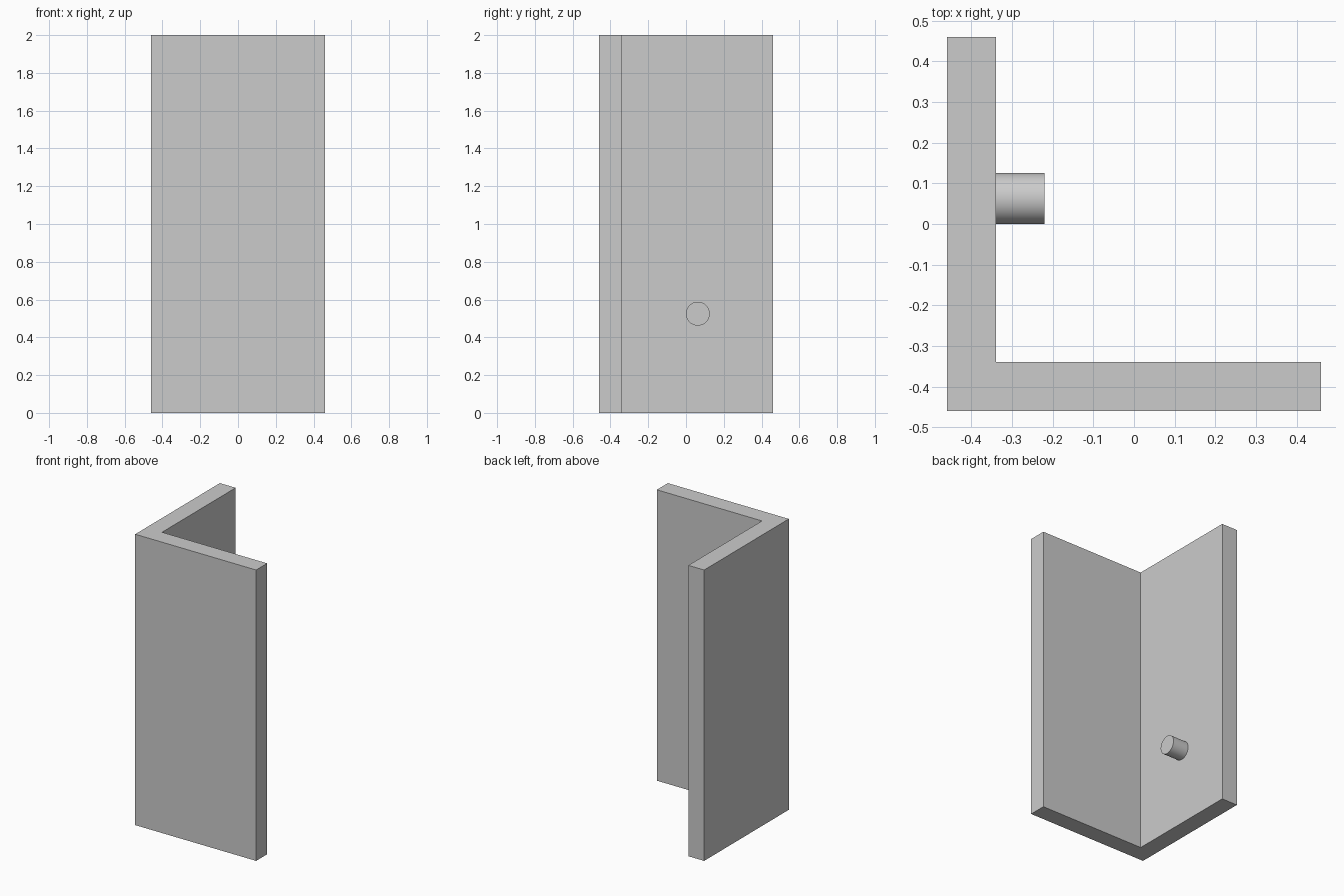
import bpy
import bmesh
from math import pi

cube = bpy.data.objects.get("Cube")
if cube:
    bpy.data.objects.remove(cube, do_unlink=True)

HALF, WALL, HEIGHT = 0.46, 0.12, 2.0
INNER = WALL - HALF

# Single grey finish
grey = bpy.data.materials.new("plain grey")
grey.use_nodes = True
grey.diffuse_color = (0.6, 0.6, 0.6, 1)
grey.node_tree.nodes["Principled BSDF"].inputs["Base Color"].default_value = grey.diffuse_color

# L-shaped angle bracket, extruded from its plan profile
profile = [(-HALF, -HALF), (HALF, -HALF), (HALF, INNER),
           (INNER, INNER), (INNER, HALF), (-HALF, HALF)]
bm = bmesh.new()
base = bm.faces.new([bm.verts.new((x, y, 0)) for x, y in profile])
extruded = bmesh.ops.extrude_face_region(bm, geom=[base])["geom"]
top_verts = [v for v in extruded if isinstance(v, bmesh.types.BMVert)]
bmesh.ops.translate(bm, verts=top_verts, vec=(0, 0, HEIGHT))
bmesh.ops.recalc_face_normals(bm, faces=bm.faces)
mesh = bpy.data.meshes.new("angle_bracket")
bm.to_mesh(mesh)
bm.free()
bracket = bpy.data.objects.new("angle_bracket", mesh)
bpy.context.collection.objects.link(bracket)
mesh.materials.append(grey)

# Round peg on the inner face of the side wall
bpy.ops.mesh.primitive_cylinder_add(
    vertices=64, radius=0.063, depth=WALL,
    location=(INNER + WALL / 2, 0.0625, 0.525), rotation=(0, pi / 2, 0))
peg = bpy.context.object
peg.name = "peg"
peg.data.materials.append(grey)
bpy.ops.object.shade_smooth_by_angle()
